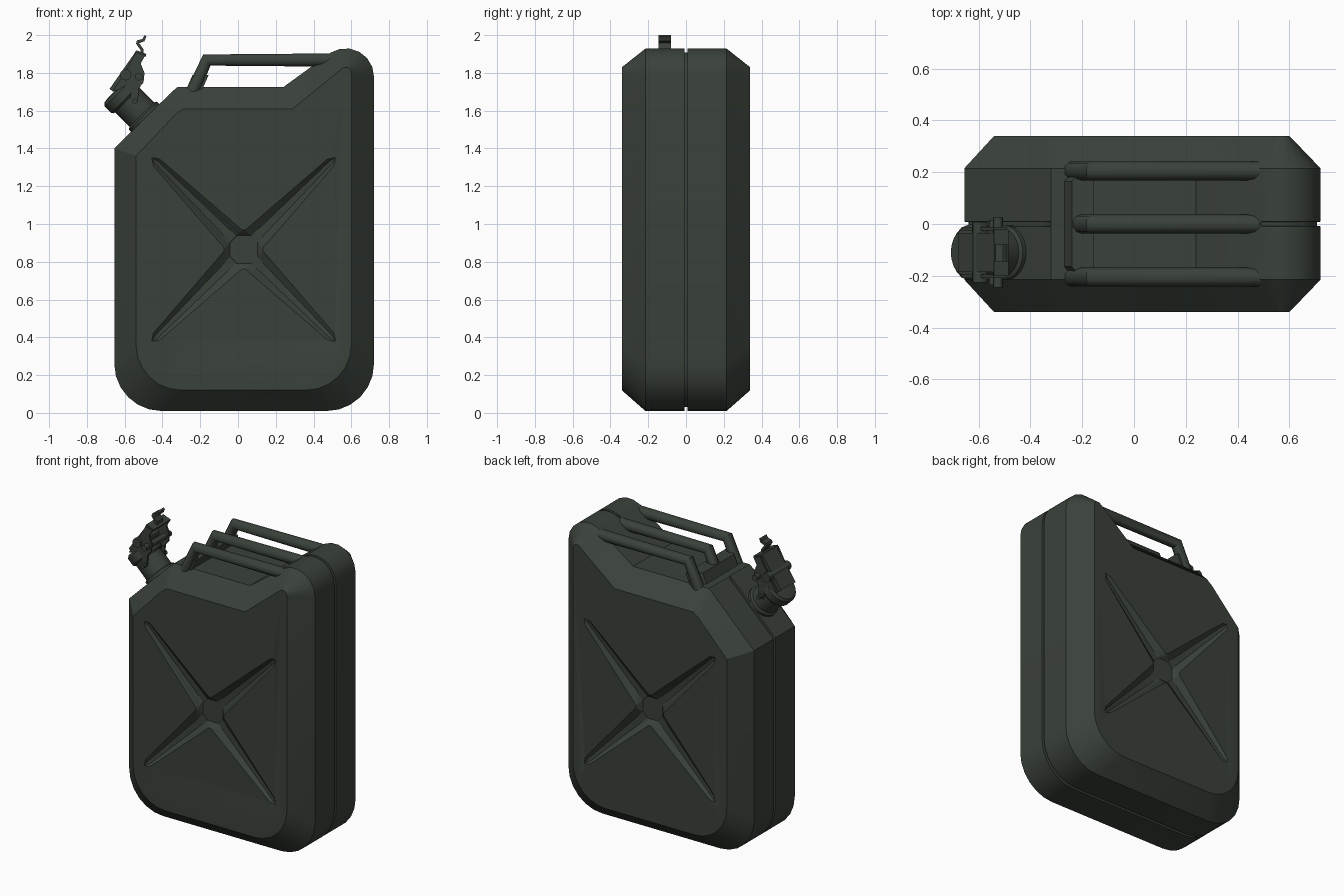
import bpy, bmesh, math
from mathutils import Vector, Matrix

if "Cube" in bpy.data.objects:
    bpy.data.objects.remove(bpy.data.objects["Cube"])

mat = bpy.data.materials.new("dark olive green")
mat.diffuse_color = (0.042, 0.053, 0.042, 1)
mat.use_nodes = True
mat.node_tree.nodes["Principled BSDF"].inputs["Base Color"].default_value = mat.diffuse_color


def finish(name, bm, angle=30):
    bmesh.ops.recalc_face_normals(bm, faces=bm.faces[:])
    me = bpy.data.meshes.new(name)
    bm.to_mesh(me)
    bm.free()
    ob = bpy.data.objects.new(name, me)
    bpy.context.collection.objects.link(ob)
    me.materials.append(mat)
    smooth(ob, angle)
    return ob


def smooth(ob, angle=30):
    bpy.ops.object.select_all(action='DESELECT')
    ob.select_set(True)
    bpy.context.view_layer.objects.active = ob
    bpy.ops.object.shade_smooth_by_angle(angle=math.radians(angle))


def loft(name, rings, angle=30):
    bm = bmesh.new()
    vs = [[bm.verts.new(p) for p in r] for r in rings]
    n = len(rings[0])
    for a, b in zip(vs, vs[1:]):
        for i in range(n):
            j = (i + 1) % n
            bm.faces.new((a[i], a[j], b[j], b[i]))
    bm.faces.new(vs[0])
    bm.faces.new(vs[-1])
    return finish(name, bm, angle)


def hull(name, pts):
    bm = bmesh.new()
    for p in pts:
        bm.verts.new(p)
    bmesh.ops.convex_hull(bm, input=bm.verts[:])
    return finish(name, bm)


def plate(name, pts, y0, y1):
    return loft(name, [[(x, y, z) for x, z in pts] for y in (y0, y1)])


def lathe(name, prof, m, n=24):
    return loft(name, [[m @ Vector((r * math.cos(2 * math.pi * i / n), r * math.sin(2 * math.pi * i / n), h))
                        for i in range(n)] for r, h in prof])


def tube(name, pts, r):
    cu = bpy.data.curves.new(name, 'CURVE')
    cu.dimensions = '3D'
    cu.bevel_depth, cu.bevel_resolution, cu.use_fill_caps = r, 3, True
    sp = cu.splines.new('POLY')
    sp.points.add(len(pts) - 1)
    for p, q in zip(sp.points, pts):
        p.co = (*q, 1)
    ob = bpy.data.objects.new(name, cu)
    bpy.context.collection.objects.link(ob)
    bpy.ops.object.select_all(action='DESELECT')
    ob.select_set(True)
    bpy.context.view_layer.objects.active = ob
    bpy.ops.object.convert(target='MESH')
    ob = bpy.context.object
    ob.data.materials.clear()
    ob.data.materials.append(mat)
    smooth(ob, 40)


def arc(cx, cz, r, a0, a1, n=7):
    return [(cx + r * math.cos(math.radians(a0 + (a1 - a0) * i / (n - 1))),
             cz + r * math.sin(math.radians(a0 + (a1 - a0) * i / (n - 1)))) for i in range(n)]


# body: outer outline lofted to the smaller flat panel, seam groove in the middle
outer = ([(-0.655, 1.40), (-0.35, 1.70), (-0.32, 1.725), (0.24, 1.725)] + arc(0.57, 1.78, 0.15, 122, 0)
         + arc(0.47, 0.26, 0.25, 0, -90) + arc(-0.405, 0.26, 0.25, -90, -180))
inner = ([(-0.54, 1.36), (-0.33, 1.58), (-0.29, 1.61), (0.29, 1.61)] + arc(0.57, 1.80, 0.03, 122, 0)
         + arc(0.36, 0.36, 0.24, 0, -90) + arc(-0.30, 0.36, 0.24, -90, -180))
groove = []
for i, (x, z) in enumerate(outer):
    d = Vector((0.03 - x, 0.95 - z)).normalized() * (0 if i in (2, 3, 4) else 0.022)
    groove.append((x + d.x, z + d.y))
sections = [(-0.34, inner), (-0.215, outer), (-0.009, outer), (-0.007, groove),
            (0.007, groove), (0.009, outer), (0.215, outer), (0.34, inner)]
body = loft("can_body", [[(x, y, z) for x, z in o] for y, o in sections])

# pressed X on both broad panels: tapered trough cutters and a centre dish
cx, cz = 0.03, 0.865
cutters = []
for s in (-1, 1):
    for sx in (-1, 1):
        for sz in (-1, 1):
            d = Vector((sx * 0.49, 0, sz * 0.49))
            n = Vector((-d.z, 0, d.x)).normalized()
            c = Vector((cx, 0, cz))
            pts = []
            for t, w, dep in ((0, 0.075, 0.03), (0.22, 0.06, 0.03), (0.94, 0.027, 0.014)):
                for k in (-1, 1):
                    pts.append(c + d * t + n * k * w * 0.35 + Vector((0, s * (0.34 - dep), 0)))
                    pts.append(c + d * t + n * k * w + Vector((0, s * 0.342, 0)))
            pts.append(c + d + Vector((0, s * 0.342, 0)))
            cutters.append(hull("rib_cutter", pts))
    cutters.append(hull("dish_cutter", [(cx + r * a, s * y, cz + r * b) for r, y in ((1, 0.342), (0.7, 0.309))
                                        for a, b in ((-.05, .105), (.05, .105), (.105, .05), (.105, -.05),
                                                     (.05, -.105), (-.05, -.105), (-.105, -.05), (-.105, .05))]))
bpy.context.view_layer.objects.active = body
for c in cutters:
    m = body.modifiers.new("press", 'BOOLEAN')
    m.object, m.operation, m.solver = c, 'DIFFERENCE', 'EXACT'
    bpy.context.view_layer.objects.active = body
    bpy.ops.object.modifier_apply(modifier=m.name)
    bpy.data.objects.remove(c)
smooth(body, 30)

# triple carrying handle and its front foot
for y in (-0.205, 0, 0.205):
    tube("handle_bar", [(-0.24, y, 1.70), (-0.165, y, 1.868), (0.52, y, 1.868)], 0.037)
hull("handle_foot", [(x + dx, k * y, z) for z, dx in ((1.71, 0), (1.79, 0.035)) for k in (-1, 1)
                     for x, y in ((-0.275, 0.165), (-0.225, 0.225), (-0.19, 0.225))])

# spout: neck, collar and cap along a 45 degree axis
sy = -0.11
frame = Matrix.Translation((-0.495, sy, 1.565)) @ Matrix.Rotation(math.radians(-45), 4, 'Y')
lathe("spout_neck", [(0.105, -0.05), (0.105, 0.012), (0.092, 0.02), (0.092, 0.16)], frame)
lathe("spout_cap", [(0.10, 0.13), (0.108, 0.14), (0.108, 0.19), (0.095, 0.205), (0.06, 0.21)], frame)

# locking lever: two cheeks, bridging plate, pins and thumb tab
cheek = [(-0.665, 1.70), (-0.60, 1.80), (-0.54, 1.91), (-0.49, 1.895), (-0.515, 1.85), (-0.495, 1.80),
         (-0.50, 1.75), (-0.525, 1.72), (-0.53, 1.65), (-0.56, 1.63), (-0.58, 1.70), (-0.61, 1.72)]
for k in (-1, 1):
    plate("lever_cheek", cheek, sy + k * 0.085, sy + k * 0.098)
plate("lever_bridge", [(-0.68, 1.715), (-0.54, 1.915), (-0.525, 1.905), (-0.66, 1.70)], sy - 0.075, sy + 0.075)
plate("lever_top", [(-0.545, 1.905), (-0.54, 1.92), (-0.485, 1.90), (-0.49, 1.885)], sy - 0.09, sy + 0.09)
for x, z, r, w in ((-0.595, 1.79, 0.03, 0.115), (-0.525, 1.78, 0.02, 0.135), (-0.545, 1.65, 0.014, 0.125)):
    lathe("lever_pin", [(r, -w), (r, w)],
          Matrix.Translation((x, sy, z)) @ Matrix.Rotation(math.pi / 2, 4, 'X'), 12)
tab = [(-0.52, 1.89), (-0.515, 1.92), (-0.54, 1.955), (-0.535, 1.972), (-0.505, 1.98), (-0.495, 2.0),
       (-0.485, 1.992), (-0.495, 1.968), (-0.523, 1.957), (-0.50, 1.925), (-0.50, 1.89)]
plate("thumb_tab", tab, sy - 0.035, sy + 0.03)
